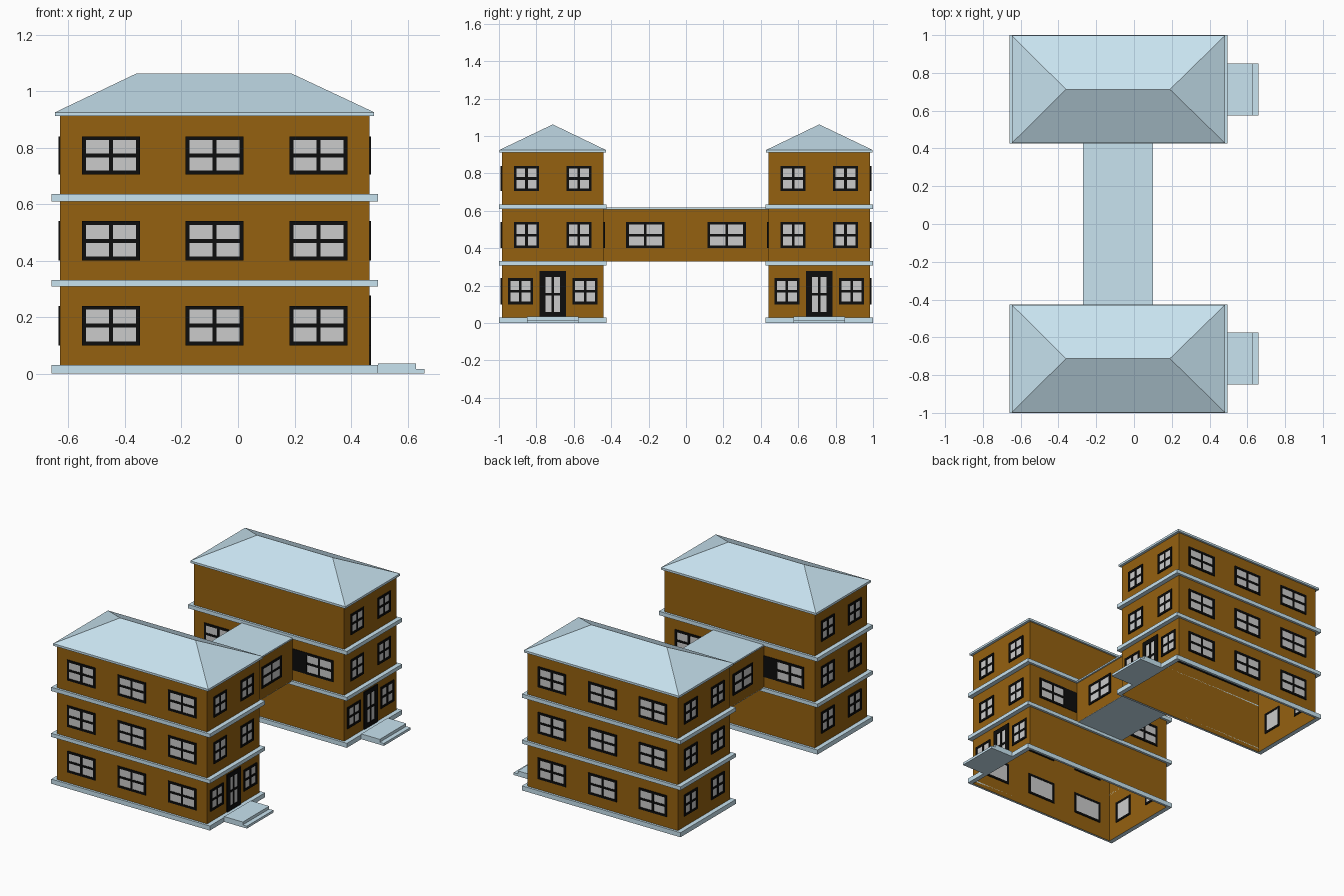
import bpy, bmesh

if "Cube" in bpy.data.objects:
    bpy.data.objects.remove(bpy.data.objects["Cube"])

def material(name, rgb):
    m = bpy.data.materials.new(name)
    m.diffuse_color = (*rgb, 1)
    m.use_nodes = True
    m.node_tree.nodes["Principled BSDF"].inputs["Base Color"].default_value = m.diffuse_color
    return m

BROWN = material("brown_wall", (0.30, 0.12, 0.005))
BLUE = material("pale_blue", (0.58, 0.77, 0.87))
BLACK = material("black_frame", (0.004, 0.004, 0.004))
GREY = material("grey_glass", (0.57, 0.57, 0.57))

def box(bm, x0, x1, y0, y1, z0, z1, sides_only=False):
    lo = [bm.verts.new(p) for p in ((x0, y0, z0), (x1, y0, z0), (x1, y1, z0), (x0, y1, z0))]
    hi = [bm.verts.new(p) for p in ((x0, y0, z1), (x1, y0, z1), (x1, y1, z1), (x0, y1, z1))]
    for i in range(4):
        j = (i + 1) % 4
        bm.faces.new((lo[i], lo[j], hi[j], hi[i]))
    if not sides_only:
        bm.faces.new(lo[::-1])
        bm.faces.new(hi)

def finish(bm, name, mat, mirror=True):
    me = bpy.data.meshes.new(name)
    bm.to_mesh(me)
    bm.free()
    me.materials.append(mat)
    ob = bpy.data.objects.new(name, me)
    bpy.context.collection.objects.link(ob)
    if mirror:  # second block is the first mirrored across y = 0
        mod = ob.modifiers.new("mirror", 'MIRROR')
        mod.use_axis = (False, True, False)
        mod.use_mirror_merge = False

X0, X1, Y0, Y1 = -0.63, 0.465, -0.985, -0.44   # block walls
CX0, CX1 = -0.26, 0.09                         # connector walls
YC = (Y0 + Y1) / 2
ROWS = ((0.10, 0.24), (0.40, 0.54), (0.705, 0.84))

# Block walls: hollow, open at the bottom
bm = bmesh.new()
box(bm, X0, X1, Y0, Y1, 0.0, 0.915, sides_only=True)
finish(bm, "block_walls", BROWN)

# Floor bands: rings around the walls
bm = bmesh.new()
for z0, z1 in ((0, 0.03), (0.308, 0.332), (0.61, 0.635)):
    for y0, y1 in ((-1.0, Y0), (Y1, -0.425)):
        box(bm, -0.66, 0.495, y0, y1, z0, z1)
    for x0, x1 in ((-0.66, X0), (X1, 0.495)):
        box(bm, x0, x1, Y0, Y1, z0, z1)
finish(bm, "floor_bands", BLUE)

# Hip roof on a thin eave slab
bm = bmesh.new()
ex0, ex1, ey0, ey1 = -0.647, 0.482, -0.998, -0.428
box(bm, ex0, ex1, ey0, ey1, 0.911, 0.925)
a, b, c, d = [bm.verts.new(p) for p in
              ((ex0, ey0, 0.925), (ex1, ey0, 0.925), (ex1, ey1, 0.925), (ex0, ey1, 0.925))]
r0 = bm.verts.new((-0.36, YC, 1.062))
r1 = bm.verts.new((0.19, YC, 1.062))
for f in ((a, b, r1, r0), (b, c, r1), (c, d, r0, r1), (d, a, r0)):
    bm.faces.new(f)
finish(bm, "hip_roof", BLUE)

# Entrance steps
bm = bmesh.new()
box(bm, 0.495, 0.63, -0.85, -0.575, 0, 0.035)
box(bm, 0.63, 0.66, -0.85, -0.575, 0, 0.016)
finish(bm, "entrance_steps", BLUE)

# Windows and doors: black border and cross bars over a glass pane
frames, panes = bmesh.new(), bmesh.new()

def opening(axis, sign, wall, u, width, z0, z1, border=0.014, bar=0.014, flat=False):
    def put(bm, u0, u1, d0, d1, za, zb):
        n0, n1 = sorted((wall + sign * d0, wall + sign * d1))
        if axis == 'x':
            box(bm, n0, n1, u0, u1, za, zb)
        else:
            box(bm, u0, u1, n0, n1, za, zb)
    l, r, zm = u - width / 2, u + width / 2, (z0 + z1) / 2
    put(frames, l, l + border, -0.005, 0.006, z0, z1)
    put(frames, r - border, r, -0.005, 0.006, z0, z1)
    put(frames, l + border, r - border, -0.005, 0.006, z0, z0 + border)
    put(frames, l + border, r - border, -0.005, 0.006, z1 - border, z1)
    put(frames, u - bar / 2, u + bar / 2, -0.001, 0.005, z0 + border, z1 - border)
    put(frames, l + border, r - border, -0.001, 0.0048, zm - bar / 2, zm + bar / 2)
    put(panes, l + border, r - border, -0.003, 0.002, z0 + border, z1 - border)

for i, (z0, z1) in enumerate(ROWS):
    for x in (-0.45, -0.083, 0.285):                       # outer long wall
        opening('y', -1, Y0, x, 0.205, z0, z1)
    for s in (-1, 1):                                      # short end walls
        opening('x', 1, X1, YC + s * (0.173 if i == 0 else 0.14), 0.135, z0, z1)
        opening('x', -1, X0, YC + s * 0.14, 0.135, z0, z1)
for x in (-0.45, 0.285):                                   # inner long wall, middle floor
    opening('y', 1, Y1, x, 0.205, *ROWS[1])
opening('x', 1, X1, YC, 0.14, 0.03, 0.277, border=0.03, bar=0.014)   # door
for wall, s in ((CX1, 1), (CX0, -1)):                      # connector windows
    opening('x', s, wall, -0.217, 0.205, *ROWS[1])
# Dark panel where the connector meets the block
box(frames, -0.348, 0.183, Y1 - 0.003, Y1 + 0.004, *ROWS[1])
finish(frames, "window_and_door_frames", BLACK)
finish(panes, "glass_panes", GREY)

# Connector bridge: walls, floor and roof slab
bm = bmesh.new()
box(bm, CX0, CX1, Y1, -Y1, 0.33, 0.61, sides_only=True)
finish(bm, "connector_walls", BROWN, mirror=False)
bm = bmesh.new()
box(bm, CX0, CX1, Y1, -Y1, 0.328, 0.332)
finish(bm, "connector_floor", BLUE, mirror=False)
bm = bmesh.new()
box(bm, CX0 - 0.01, CX1 + 0.01, Y1, -Y1, 0.608, 0.618)
finish(bm, "connector_roof", BLUE, mirror=False)
